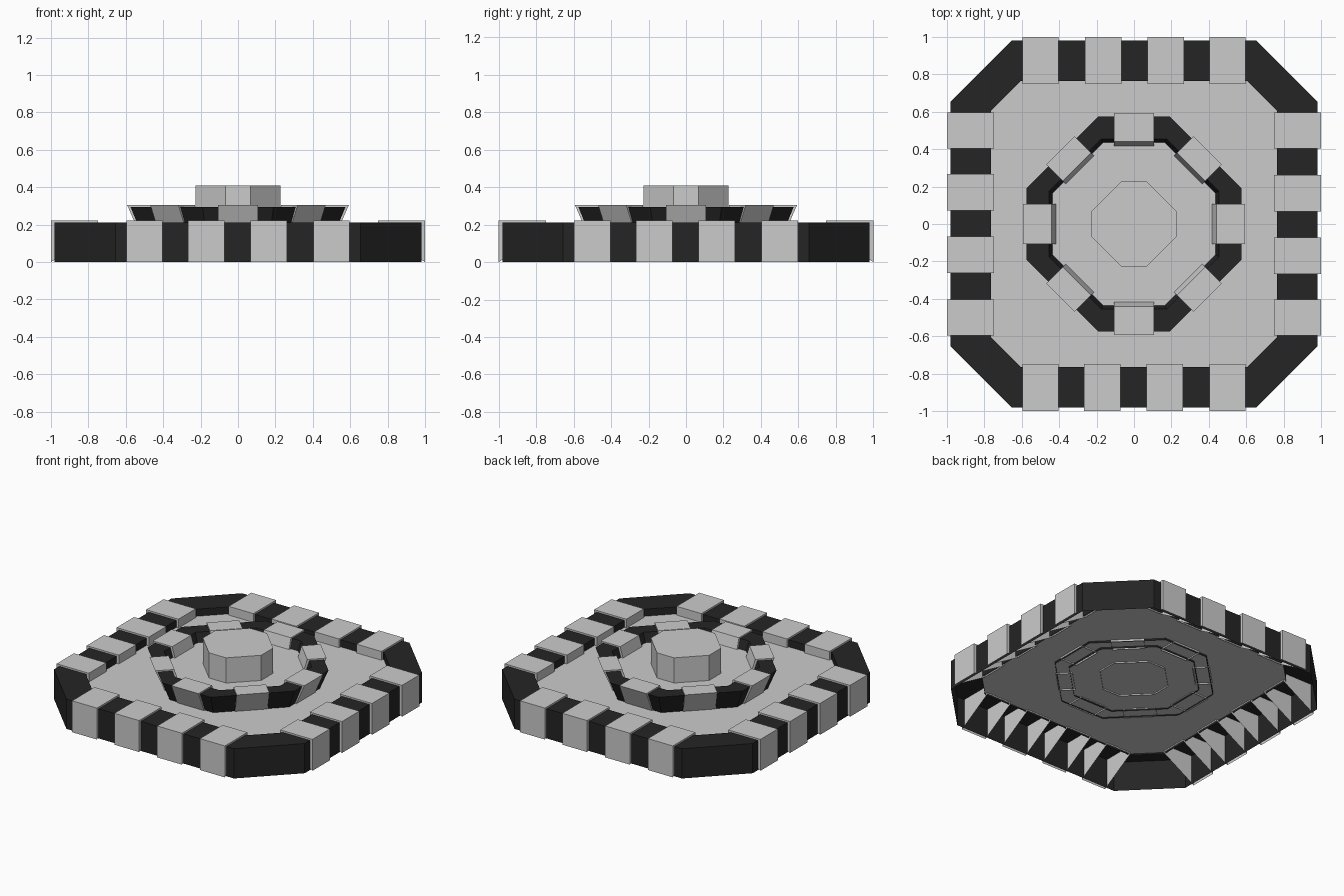
import bpy, bmesh
from math import pi
from mathutils import Matrix

if "Cube" in bpy.data.objects:
    bpy.data.objects.remove(bpy.data.objects["Cube"])

black = bpy.data.materials.new("black")
black.diffuse_color = (0.018, 0.018, 0.018, 1)
black.use_nodes = True
black.node_tree.nodes["Principled BSDF"].inputs["Base Color"].default_value = black.diffuse_color


def finish(name, bm, mat=None):
    bmesh.ops.recalc_face_normals(bm, faces=bm.faces)
    me = bpy.data.meshes.new(name)
    bm.to_mesh(me)
    bm.free()
    ob = bpy.data.objects.new(name, me)
    bpy.context.collection.objects.link(ob)
    if mat:
        me.materials.append(mat)
    return ob


def octagon(name, levels, cap=False, mat=None):
    """Loft octagons given as (half size, half flat length, z)."""
    bm = bmesh.new()
    prev = None
    for a, b, z in levels:
        pts = [(a, -b), (a, b), (b, a), (-b, a), (-a, b), (-a, -b), (-b, -a), (b, -a)]
        ring = [bm.verts.new((x, y, z)) for x, y in pts]
        if prev:
            for i in range(8):
                j = (i + 1) % 8
                bm.faces.new((prev[i], prev[j], ring[j], ring[i]))
        prev = ring
    if cap:
        bm.faces.new(prev)
    return finish(name, bm, mat)


def block(name, profile, half, angle, shift=0):
    """Open-bottomed block: (radius, z) profile extruded sideways, turned about z."""
    bm = bmesh.new()
    sides = [[bm.verts.new((r, shift + s * half, z)) for r, z in profile] for s in (-1, 1)]
    for s in sides:
        bm.faces.new(s)
    for i in range(len(profile) - 1):
        bm.faces.new((sides[0][i], sides[0][i + 1], sides[1][i + 1], sides[1][i]))
    bm.transform(Matrix.Rotation(angle, 4, 'Z'))
    return finish(name, bm)


# Outer rim and the deck sheet inside it
octagon("outer_rim", [(0.98, 0.655, 0), (0.98, 0.655, 0.21),
                      (0.765, 0.605, 0.21), (0.765, 0.605, 0.15)], mat=black)
octagon("deck", [(0.765, 0.605, 0.16)], cap=True)

# Four blocks along each straight side of the rim
rim_profile = [(1.0, 0), (1.0, 0.222), (0.748, 0.222), (0.748, 0.15)]
for side in range(4):
    for n, shift in enumerate((-0.5, -0.17, 0.165, 0.5)):
        block(f"rim_block_{side}_{n}", rim_profile, 0.097, side * pi / 2, shift)

# Flared inner ring with a raised floor
octagon("inner_ring", [(0.515, 0.17, 0.15), (0.575, 0.19, 0.295),
                       (0.455, 0.175, 0.295), (0.41, 0.155, 0.15)], mat=black)
octagon("inner_floor", [(0.435, 0.165, 0.23)], cap=True)

# Eight leaning blocks on the inner ring
flat_profile = [(0.525, 0.15), (0.593, 0.305), (0.44, 0.305), (0.395, 0.15)]
corner_profile = [(0.49, 0.15), (0.557, 0.305), (0.432, 0.305), (0.385, 0.15)]
for i in range(8):
    block(f"ring_block_{i}", corner_profile if i % 2 else flat_profile, 0.106, i * pi / 4)

# Central hub
octagon("hub", [(0.228, 0.067, 0.15), (0.228, 0.067, 0.408)], cap=True)
